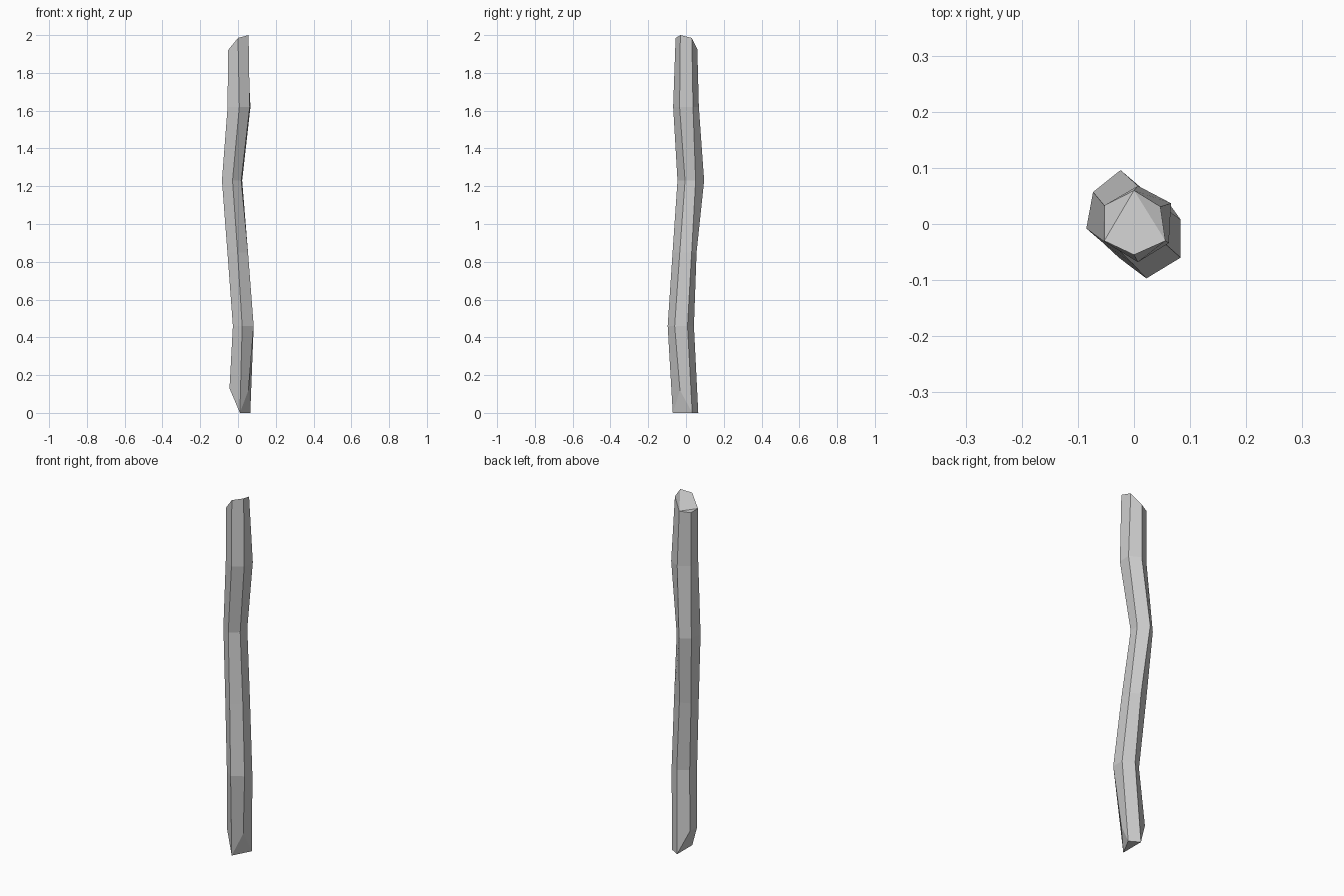
import bpy, bmesh

# Six-sided cross-sections, each ordered: front, front right, back right, back, back left, front left
base = [(.01, -.07, 0), (.055, -.032, .12), (.065, .033, 0),
        (.01, .065, 0), (-.045, .03, .13), (-.045, -.035, .13)]
bends = [
    (.46, [(.022, -.097), (.083, -.06), (.083, .008), (.028, .042), (-.027, .006), (-.027, -.06)]),
    (.85, [(-.002, -.071), (.053, -.033), (.053, .03), (.002, .056), (-.053, .031), (-.056, -.033)]),
    (1.23, [(-.029, -.045), (.017, -.005), (.022, .051), (-.024, .096), (-.073, .057), (-.085, -.008)]),
    (1.62, [(.007, -.068), (.062, -.034), (.066, .037), (.007, .068), (-.053, .033), (-.055, -.03)]),
]
tip = [(0, -.055, 1.985), (.056, -.03, 2.0), (.047, .031, 1.985),
       (0, .06, 1.925), (-.053, .033, 1.92), (-.053, -.03, 1.92)]

sections = [base] + [[(x, y, z) for x, y in pts] for z, pts in bends] + [tip]

bm = bmesh.new()
rings = [[bm.verts.new(p) for p in sec] for sec in sections]

# Sides of the bent stick
for low, high in zip(rings, rings[1:]):
    for i in range(6):
        j = (i + 1) % 6
        bm.faces.new((low[i], low[j], high[j], high[i]))

# Chiselled lower end and creased upper end
b, t = rings[0], rings[-1]
for ids in [(0, 2, 1), (0, 3, 2), (0, 5, 4, 3)]:
    bm.faces.new([b[i] for i in ids])
for ids in [(3, 4, 5), (0, 1, 3, 5), (1, 2, 3)]:
    bm.faces.new([t[i] for i in ids])

bmesh.ops.recalc_face_normals(bm, faces=bm.faces)
mesh = bpy.data.meshes.new("stick")
bm.to_mesh(mesh)
bm.free()
stick = bpy.data.objects.new("stick", mesh)
bpy.context.collection.objects.link(stick)
